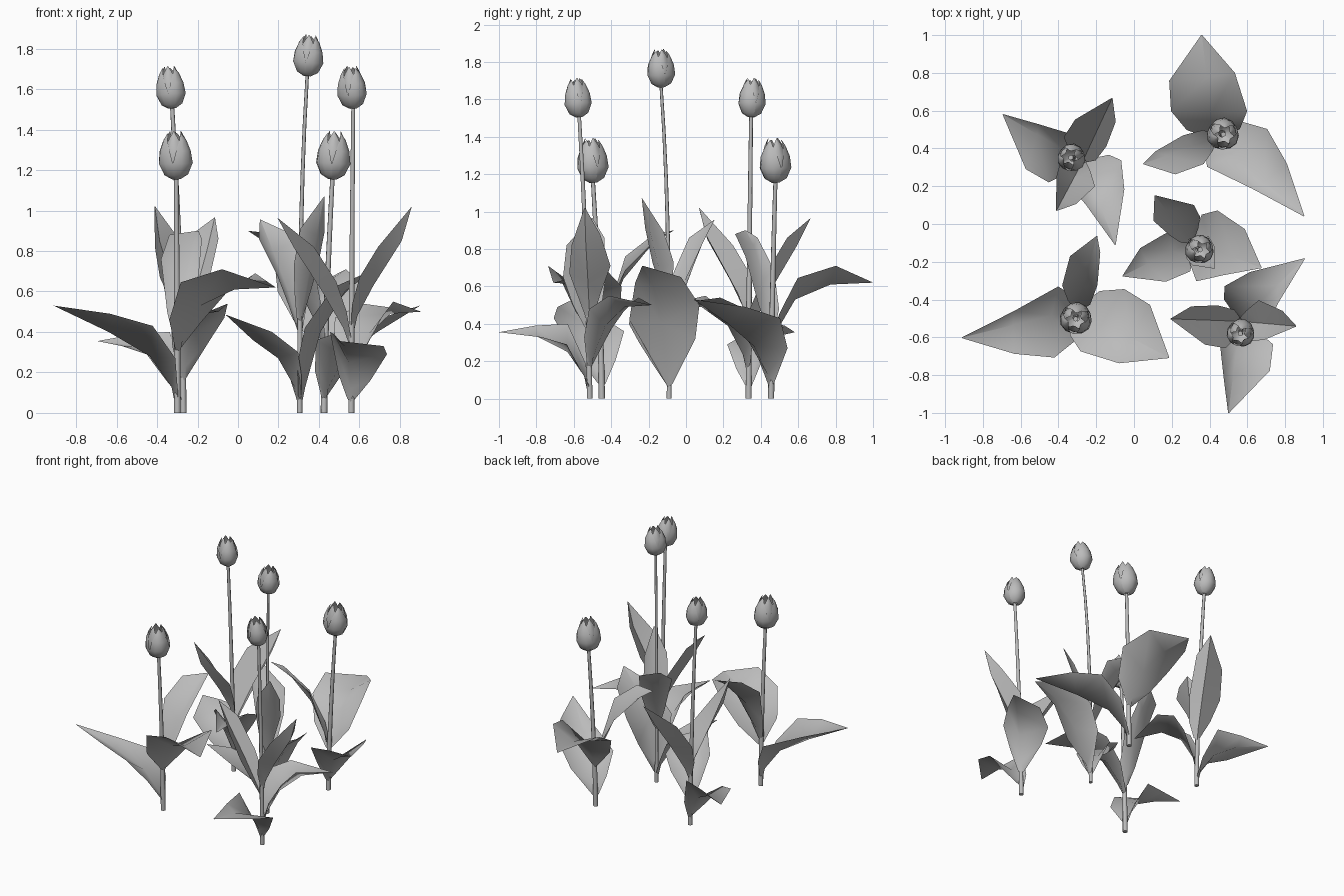
import bpy, bmesh, math
from mathutils import Vector, Matrix

cube = bpy.data.objects.get("Cube")
if cube:
    bpy.data.objects.remove(cube)

grey = bpy.data.materials.new("plain_grey")
grey.use_nodes = True
grey.diffuse_color = (0.5, 0.5, 0.5, 1)
grey.node_tree.nodes["Principled BSDF"].inputs["Base Color"].default_value = (0.5, 0.5, 0.5, 1)


def finish(name, bm, place, angle=60):
    """Turn a bmesh into a smooth-shaded object at its plant's place."""
    bmesh.ops.remove_doubles(bm, verts=bm.verts, dist=0.0005)
    mesh = bpy.data.meshes.new(name)
    bm.to_mesh(mesh)
    bm.free()
    mesh.materials.append(grey)
    obj = bpy.data.objects.new(name, mesh)
    bpy.context.collection.objects.link(obj)
    obj.matrix_world = place
    bpy.ops.object.select_all(action="DESELECT")
    obj.select_set(True)
    bpy.context.view_layer.objects.active = obj
    bpy.ops.object.shade_smooth_by_angle(angle=math.radians(angle))


def skin(bm, rows, closed=False):
    """Bridge rows of points with quads."""
    grid = [[bm.verts.new(p) for p in row] for row in rows]
    count = len(rows[0])
    for low, high in zip(grid, grid[1:]):
        for i in range(count if closed else count - 1):
            j = (i + 1) % count
            bm.faces.new((low[i], low[j], high[j], high[i]))
    return grid


def leaf(name, place, angle, tip, stations):
    """Each station: rib (out, up), left edge and right edge (out, side, up)."""
    z0 = stations[0][0][1] - 0.07
    rows = [[(0, 0.02, z0 + 0.02), (0.015, 0, z0), (0, -0.02, z0 + 0.02)]]
    for rib, left, right in stations:
        rows.append([left, (rib[0], 0, rib[1]), right])
    rows.append([(tip[0], s * 0.002, tip[1]) for s in (1, 0, -1)])
    bm = bmesh.new()
    skin(bm, rows)
    finish(name, bm, place @ Matrix.Rotation(math.radians(angle), 4, "Z"))


def stem(name, place, top, bend, radius):
    """Tapered stalk whose lean grows towards the top."""
    rows = []
    for k in range(8):
        t = k / 7
        r = radius * (1 - 0.35 * t)
        lean = t ** bend
        rows.append([(top[0] * lean + r * math.cos(a), top[1] * lean + r * math.sin(a), top[2] * t)
                     for a in (math.tau * i / 8 for i in range(8))])
    bm = bmesh.new()
    grid = skin(bm, rows, True)
    bm.faces.new(grid[0][::-1])
    bm.faces.new(grid[-1])
    finish(name, bm, place)


# petal profile: height, radius, half angle in degrees
PETAL = [(0, 0.25, 62), (0.1, 0.7, 62), (0.35, 1, 60), (0.62, 0.92, 48), (0.86, 0.68, 28), (1, 0.45, 5)]


def flower(name, place, top, lean, height, radius):
    """Closed bud: three inner and three outer overlapping petals, and a pistil."""
    shear = Matrix(((1, 0, lean[0], 0), (0, 1, lean[1], 0), (0, 0, 1, 0), (0, 0, 0, 1)))
    seat = place @ Matrix.Translation(Vector(top)) @ shear
    bm = bmesh.new()
    for i in range(6):
        outer = i % 2
        size = radius * (1.05 if outer else 0.88)
        tall = height * (0.96 if outer else 1)
        rows = []
        for h, r, half in PETAL:
            row = []
            for s in (-1, -0.5, 0, 0.5, 1):
                a = math.radians(i * 60 + 20 + s * half)
                d = size * r * (1 - 0.07 * abs(s))
                row.append((d * math.cos(a), d * math.sin(a), tall * h))
            rows.append(row)
        skin(bm, rows)
    finish(name, bm, seat, 50)
    bm = bmesh.new()
    bmesh.ops.create_cone(bm, cap_ends=True, segments=6, radius1=0.01, radius2=0.014, depth=height * 0.5,
                          matrix=Matrix.Translation((0, 0, height * 0.27)))
    finish(name + "_pistil", bm, seat)


# leaves of each kind of plant: name, direction, tip, stations
SHORT = [
    ("long_leaf", 194, (.63, .53), [((.03, .13), (.05, .16, .27), (.01, -.08, .21)),
                                    ((.14, .28), (.18, .22, .43), (.07, -.14, .36)),
                                    ((.35, .40), (.38, .15, .49), (.33, -.07, .445))]),
    ("broad_leaf", 332, (.55, .62), [((.03, .36), (.06, .14, .45), (.03, -.14, .46)),
                                     ((.13, .53), (.17, .21, .60), (.12, -.19, .645)),
                                     ((.32, .61), (.33, .20, .69), (.33, -.15, .71))]),
    ("upper_leaf", 75, (.40, .90), [((.03, .42), (.03, .06, .50), (.04, -.06, .48)),
                                    ((.12, .64), (.10, .11, .76), (.15, -.07, .69)),
                                    ((.27, .82), (.26, .11, .88), (.32, -.04, .86))]),
]
TALL = [
    ("low_leaf", 150, (.49, .355), [((.03, .12), (.04, .10, .16), (.03, -.06, .19)),
                                    ((.12, .25), (.10, .19, .29), (.13, -.09, .40)),
                                    ((.28, .33), (.24, .19, .33), (.30, -.05, .39))]),
    ("upper_leaf", 65, (.366, .965), [((.04, .42), (.02, .09, .50), (.03, -.06, .47)),
                                      ((.15, .61), (.07, .145, .65), (.12, -.08, .64)),
                                      ((.28, .81), (.18, .13, .82), (.26, -.07, .86))]),
    ("middle_leaf", 291, (.478, .50), [((.03, .23), (.02, .14, .37), (.03, -.07, .33)),
                                       ((.12, .39), (.07, .19, .47), (.11, -.11, .48)),
                                       ((.27, .49), (.22, .15, .54), (.22, -.07, .55))]),
    ("top_leaf", 242, (.30, 1.02), [((.03, .48), (.03, .06, .56), (.01, -.06, .54)),
                                    ((.11, .63), (.09, .12, .71), (.05, -.105, .67)),
                                    ((.25, .85), (.22, .075, .88), (.14, -.085, .82))]),
]
TALLEST = [
    ("upper_leaf", 129, (.31, .955), [((.03, .47), (.03, .05, .54), (.03, -.07, .54)),
                                      ((.10, .62), (.09, .07, .68), (.07, -.115, .70)),
                                      ((.21, .80), (.21, .09, .86), (.14, -.13, .86))]),
    ("low_leaf", 207, (.41, .485), [((.03, .13), (.03, .08, .18), (.03, -.06, .19)),
                                    ((.12, .27), (.08, .14, .30), (.08, -.10, .33)),
                                    ((.26, .36), (.22, .13, .40), (.26, -.09, .43))]),
    ("broad_leaf", 339, (.396, .71), [((.03, .13), (.0, .15, .32), (.03, -.11, .25)),
                                      ((.11, .40), (.07, .20, .50), (.10, -.19, .42)),
                                      ((.24, .60), (.24, .16, .65), (.22, -.11, .62))]),
    ("top_leaf", 310, (.19, 1.07), [((.02, .52), (.02, .05, .59), (.02, -.05, .59)),
                                    ((.07, .69), (.04, .085, .73), (.05, -.08, .73)),
                                    ((.13, .88), (.10, .075, .89), (.10, -.08, .91))]),
]

# kinds: leaves, stem top, bend, stem radius, flower lean, flower height, flower radius
KINDS = {
    "short": (SHORT, (-.005, -.047, 1.155), 1.5, .017, (-.06, -.09), .235, .084),
    "tall": (TALL, (-.055, .013, 1.505), 1.6, .016, (-.17, .07), .205, .073),
    "tallest": (TALLEST, (.037, -.043, 1.665), 2.8, .013, (.15, -.06), .20, .075),
}
PLANTS = [("front_right", "short", -.30, -.45, 0), ("back_left", "short", .425, .455, 125),
          ("back_right", "tall", -.27, .335, 0), ("front_left", "tall", .56, -.515, 113),
          ("centre", "tallest", .305, -.09, 0)]

for spot, kind, x, y, turn in PLANTS:
    leaves, top, bend, radius, lean, height, width = KINDS[kind]
    place = Matrix.Translation((x, y, 0)) @ Matrix.Rotation(math.radians(turn), 4, "Z")
    stem(spot + "_stem", place, top, bend, radius)
    flower(spot + "_flower", place, top, lean, height, width)
    for name, angle, tip, stations in leaves:
        leaf(spot + "_" + name, place, angle, tip, stations)
